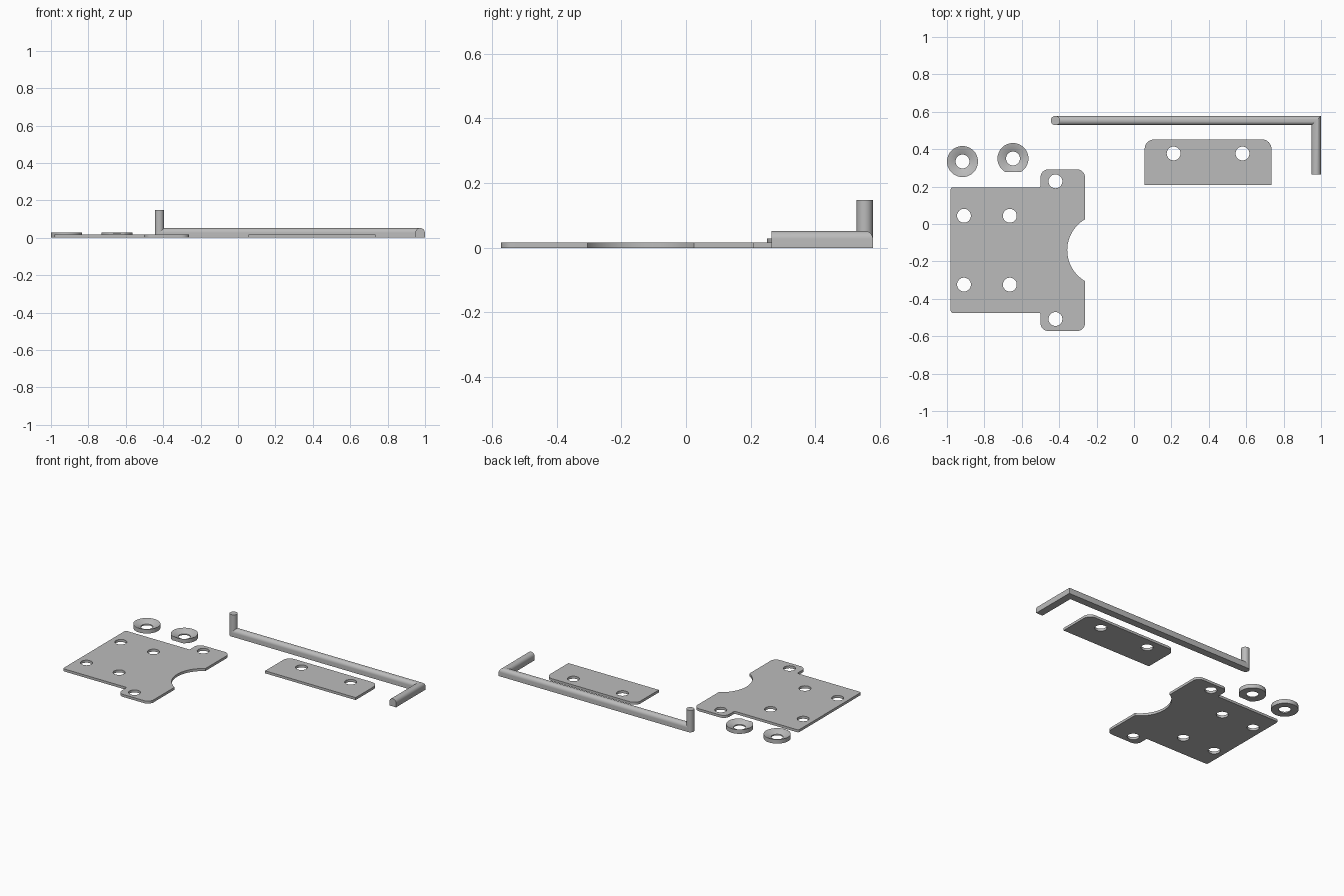
import bpy, bmesh
from math import pi, sin, cos, asin, radians
from mathutils import Vector

cube = bpy.data.objects.get("Cube")
if cube:
    bpy.data.objects.remove(cube)

steel = bpy.data.materials.new("plain grey steel")
steel.use_nodes = True
GREY = (0.5, 0.5, 0.5, 1)
steel.diffuse_color = GREY
steel.node_tree.nodes["Principled BSDF"].inputs["Base Color"].default_value = GREY

PLATE = 0.017      # plate thickness
HOLE = 0.037       # bolt hole radius
SEG = 48


def finish(bm, name):
    bmesh.ops.recalc_face_normals(bm, faces=bm.faces[:])
    mesh = bpy.data.meshes.new(name)
    bm.to_mesh(mesh)
    bm.free()
    mesh.materials.append(steel)
    obj = bpy.data.objects.new(name, mesh)
    bpy.context.collection.objects.link(obj)
    bpy.ops.object.select_all(action='DESELECT')
    obj.select_set(True)
    bpy.context.view_layer.objects.active = obj
    bpy.ops.object.shade_smooth_by_angle(angle=radians(30))
    return obj


def arc(cx, cy, r, a0, a1, n):
    return [(cx + r * cos(a0 + (a1 - a0) * i / n),
             cy + r * sin(a0 + (a1 - a0) * i / n)) for i in range(n + 1)]


def rounded(corners):
    """Replace each (x, y, radius) corner by a tangent arc."""
    pts = []
    for i, (x, y, r) in enumerate(corners):
        p = Vector((x, y))
        if r == 0:
            pts.append((x, y))
            continue
        u = (Vector(corners[i - 1][:2]) - p).normalized()
        v = (Vector(corners[(i + 1) % len(corners)][:2]) - p).normalized()
        c = p + (u + v) * r
        for k in range(9):
            a = k / 8 * pi / 2
            pts.append(tuple(c - v * r * cos(a) - u * r * sin(a)))
    return pts


def plate(name, outline, holes):
    """Flat sheet with round bolt holes."""
    bm = bmesh.new()
    loops = [outline] + [arc(x, y, HOLE, 0, 2 * pi, SEG)[:-1] for x, y in holes]
    for loop in loops:
        vs = [bm.verts.new((x, y, 0)) for x, y in loop]
        for i, v in enumerate(vs):
            bm.edges.new((vs[i - 1], v))
    bmesh.ops.triangle_fill(bm, edges=bm.edges[:], use_beauty=True)
    ext = bmesh.ops.extrude_face_region(bm, geom=bm.faces[:])["geom"]
    top = [g for g in ext if isinstance(g, bmesh.types.BMVert)]
    bmesh.ops.translate(bm, verts=top, vec=(0, 0, PLATE))
    return finish(bm, name)


def washer(name, x, y, cut=None):
    """Countersunk ring, optionally trimmed flat on its front side."""
    profile = [(HOLE, 0), (0.083, 0), (0.083, 0.028), (0.079, 0.028), (HOLE, 0.008)]
    bm = bmesh.new()
    rings = [[bm.verts.new((x + r * cos(a * 2 * pi / SEG), y + r * sin(a * 2 * pi / SEG), z))
              for a in range(SEG)] for r, z in profile]
    for i, ring in enumerate(rings):
        for k in range(SEG):
            bm.faces.new((rings[i - 1][k - 1], rings[i - 1][k], ring[k], ring[k - 1]))
    if cut is not None:
        bmesh.ops.bisect_plane(bm, geom=bm.verts[:] + bm.edges[:] + bm.faces[:],
                               plane_co=(0, cut, 0), plane_no=(0, -1, 0), clear_outer=True)
        bmesh.ops.holes_fill(bm, edges=[e for e in bm.edges if e.is_boundary], sides=0)
    return finish(bm, name)


# Mounting plate: body, two ears and a round notch on the left side
MID = -0.14
R = 0.191
half = asin(0.165 / R)
notch = arc(-0.166, MID, R, pi + half, pi - half, 24)
low = rounded([(-0.98, MID, 0), (-0.98, -0.476, 0.012), (-0.5, -0.476, 0.008),
               (-0.5, -0.572, 0.042), (-0.262, -0.572, 0.042), (-0.262, MID, 0)])[1:-1]
high = [(x, 2 * MID - y) for x, y in reversed(low)]
plate("mounting_plate", low + notch + high,
      [(x, MID + s * d) for x, d in ((-0.909, 0.184), (-0.664, 0.184), (-0.42, 0.368))
       for s in (-1, 1)])

# Small strap plate
plate("strap_plate",
      rounded([(0.057, 0.209, 0), (0.735, 0.209, 0), (0.735, 0.452, 0.05), (0.057, 0.452, 0.05)]),
      [(0.212, 0.377), (0.58, 0.377)])

# Countersunk washers
washer("round_washer", -0.917, 0.334)
washer("trimmed_washer", -0.647, 0.35, cut=0.277)

# Bent rod: flat underside, round top, mitred corner
ROD = 0.025
section = [(ROD, 0)] + arc(0, 0.027, ROD, 0, pi, 20) + [(-ROD, 0)]
bm = bmesh.new()
stations = [[bm.verts.new(p(s, z)) for s, z in section] for p in (
    lambda s, z: (-0.42, 0.553 + s, z),
    lambda s, z: (0.974 + s, 0.553 + s, z),
    lambda s, z: (0.974 + s, 0.265, z))]
for a, b in zip(stations, stations[1:]):
    for k in range(len(section)):
        bm.faces.new((a[k - 1], a[k], b[k], b[k - 1]))
bm.faces.new(stations[0])
bm.faces.new(stations[-1])
finish(bm, "bent_rod")

# Upright end of the rod
bm = bmesh.new()
bmesh.ops.create_cone(bm, cap_ends=True, segments=40, radius1=ROD, radius2=ROD, depth=0.148)
bmesh.ops.translate(bm, verts=bm.verts[:], vec=(-0.42, 0.553, 0.074))
finish(bm, "rod_upright")
